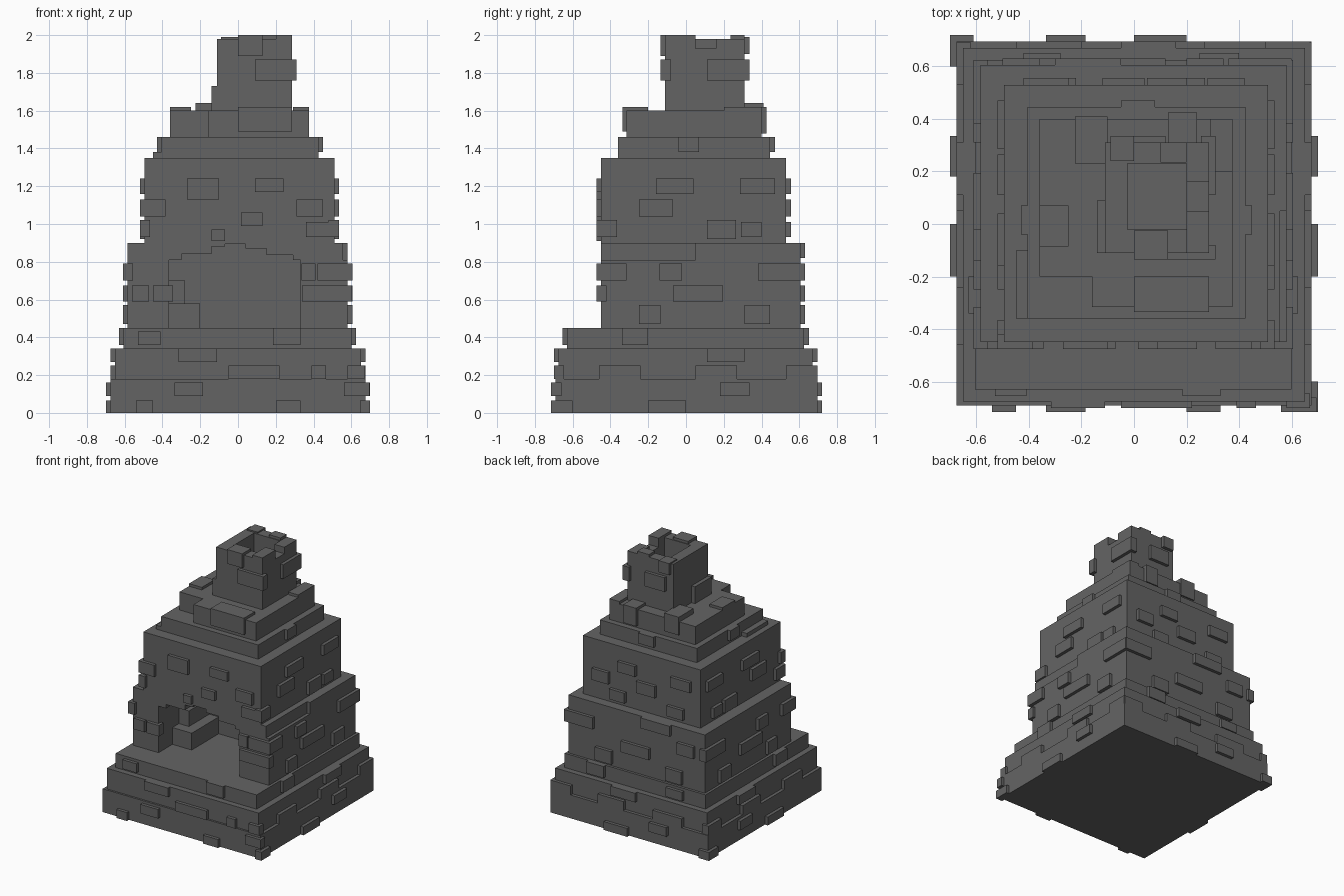
import bpy, bmesh

if "Cube" in bpy.data.objects:
    bpy.data.objects.remove(bpy.data.objects["Cube"], do_unlink=True)

stone = bpy.data.materials.new("dark grey stone")
stone.use_nodes = True
grey = (0.127, 0.127, 0.127, 1)
stone.diffuse_color = grey
bsdf = stone.node_tree.nodes["Principled BSDF"]
bsdf.inputs["Base Color"].default_value = grey
bsdf.inputs["Roughness"].default_value = 0.9


def boxes(name, items):
    """One flat-shaded object from boxes given as (x0, x1, y0, y1, z0, z1)."""
    bm = bmesh.new()
    for x0, x1, y0, y1, z0, z1 in items:
        cube = bmesh.ops.create_cube(bm, size=1)["verts"]
        for v in cube:
            v.co.x = x1 if v.co.x > 0 else x0
            v.co.y = y1 if v.co.y > 0 else y0
            v.co.z = z1 if v.co.z > 0 else z0
    mesh = bpy.data.meshes.new(name)
    bm.to_mesh(mesh)
    bm.free()
    mesh.materials.append(stone)
    obj = bpy.data.objects.new(name, mesh)
    bpy.context.collection.objects.link(obj)


# Outer size of every tier
TIERS = {
    "base": (-.675, .675, -.69, .695, 0, .18),
    "second_step": (-.65, .65, -.675, .67, .18, .34),
    "hearth_step": (-.605, .60, -.63, .625, .34, .45),
    "firebox": (-.585, .58, -.45, .605, .45, .81),
    "firebox_band": (-.585, .555, -.45, .605, .81, .90),
    "upper_wall": (-.495, .51, -.45, .53, .90, 1.35),
    "shoulder": (-.405, .425, -.36, .445, 1.35, 1.46),
    "cap": (-.36, .375, -.315, .40, 1.46, 1.60),
    "chimney": (-.11, .285, -.11, .31, 1.60, 1.98),
}
for part in ("base", "second_step", "hearth_step", "upper_wall", "shoulder"):
    boxes(part, [TIERS[part]])

# Firebox: rear mass, two pillars and rough inner stones around the opening
boxes("firebox", [
    (-.585, .58, .05, .605, .45, .90),
    (-.585, -.365, -.45, .05, .45, .90),
    (.33, .58, -.45, .05, .45, .81),
    (.33, .555, -.45, .05, .81, .90),
    (-.365, -.20, -.28, .05, .45, .58),
    (-.365, -.28, -.20, .05, .58, .70),
])

# Stepped arch over the opening
arch = [(-.365, -.30, .81), (-.30, -.14, .84), (-.14, -.07, .88),
        (-.07, .04, .895), (.04, .15, .87), (.15, .29, .835), (.29, .33, .81)]
boxes("arch", [(a, b, -.45, -.25, z, .90) for a, b, z in arch])

# Cap with one corner broken away, and loose blocks lying on it
boxes("cap", [
    (-.36, .375, -.20, .40, 1.46, 1.60),
    (-.16, .375, -.315, -.19, 1.46, 1.60),
    (-.45, -.22, -.36, -.10, 1.34, 1.38),
])
boxes("cap_blocks", [
    (0, .285, -.335, -.20, 1.49, 1.62),
    (-.36, -.25, -.085, .07, 1.50, 1.62),
    (-.225, -.10, .23, .41, 1.50, 1.64),
    (.13, .24, .30, .425, 1.48, 1.62),
    (.29, .375, .20, .40, 1.50, 1.62),
    (-.14, -.10, -.11, .09, 1.60, 1.73),
])

# Hollow chimney with uneven rim stones
x0, x1, y0, y1, z0, z1 = TIERS["chimney"]
ix0, ix1, iy0, iy1 = -.025, .20, -.02, .23
boxes("chimney", [
    (x0, x1, y0, iy0, z0, z1), (x0, x1, iy1, y1, z0, z1),
    (x0, ix0, iy0, iy1, z0, z1), (ix1, x1, iy0, .05, z0, z1),
    (ix1, x1, .05, .16, z0, z1 - .05), (ix1, x1, .16, iy1, z0, z1),
    (ix0, ix1, iy0, iy1, z0, 1.70),
])
boxes("chimney_rim", [
    (0, .13, -.135, -.025, 1.89, 2),
    (.20, .285, -.11, .05, 1.95, 2),
    (-.09, 0, .24, .335, 1.90, 1.99),
    (.10, .20, .235, .31, 1.95, 2),
])

# Raised bricks as (start, end, bottom, top) along each wall
FRONT = [
    (-.54, -.45, 0, .065), (.20, .33, 0, .065), (-.335, -.185, .09, .16),
    (.56, .695, .09, .16),
    (-.05, .22, .18, .25), (.39, .465, .18, .25), (.58, .67, .18, .25),
    (-.315, -.11, .27, .34), (-.53, -.41, .36, .43), (.185, .33, .36, .45),
    (-.56, -.47, .59, .675), (-.45, -.345, .59, .675),
    (.34, .60, .59, .675), (.42, .60, .70, .79), (.335, .41, .70, .79),
    (-.27, -.10, 1.13, 1.24), (.09, .24, 1.17, 1.24), (-.52, -.385, 1.04, 1.13),
    (.31, .45, 1.04, 1.13), (.015, .13, .99, 1.06), (.36, .535, .93, 1.01),
    (-.14, -.07, .91, .97), (.09, .31, 1.76, 1.87),
]
BACK = [
    (-.69, -.61, 0, .065), (0, .20, 0, .065), (-.335, -.185, .09, .16),
    (-.45, -.20, .18, .25), (.05, .27, .18, .25), (.50, .67, .18, .25),
    (-.05, .16, .27, .34), (.25, .40, .36, .45), (-.42, -.28, .36, .43),
    (-.40, -.26, .47, .57), (.20, .34, .47, .57), (-.12, .12, .59, .675),
    (.36, .60, .70, .79), (-.50, -.36, .70, .79), (-.30, -.05, .82, .90),
    (.05, .20, 1.16, 1.24), (-.42, -.25, 1.16, 1.24), (-.12, .04, 1.04, 1.13),
    (.28, .42, 1.04, 1.13), (-.36, -.22, .93, 1.01), (.14, .27, .93, 1.01),
    (-.05, .08, 1.38, 1.46), (-.05, .12, 1.76, 1.87),
]
SIDE = [
    (-.20, 0, 0, .065), (.18, .335, .09, .16),
    (-.46, -.24, .18, .25), (.05, .27, .18, .25), (.53, .69, .18, .25),
    (.11, .31, .27, .34), (-.34, -.20, .36, .45),
    (-.25, -.135, .47, .57), (.31, .445, .47, .57), (-.07, .195, .59, .675),
    (-.475, -.315, .70, .79), (-.14, -.02, .70, .79), (.38, .625, .70, .79),
    (-.16, .04, 1.16, 1.24), (.285, .47, 1.16, 1.24), (-.25, -.07, 1.04, 1.13),
    (.11, .265, .92, 1.02), (.29, .40, .93, 1.01), (-.475, -.365, .93, 1.02),
    (-.04, .07, 1.38, 1.46),
]
CORNER_LEFT = [(-.715, -.60, 0, .065), (.11, .335, 1.76, 1.87)]
CORNER_RIGHT = [(.60, .72, 0, .065)]


def bricks(name, layout, axis, sign, out=.025, depth=.03):
    """Set bricks proud of whichever tier they sit on."""
    made = []
    for a, b, low, high in layout:
        mid = (low + high) / 2
        tier = next(t for t in TIERS.values() if t[4] <= mid < t[5])
        wall = tier[axis * 2 + (sign > 0)]
        near, far = sorted((wall - sign * depth, wall + sign * out))
        if axis == 0:
            made.append((near, far, a, b, low, high))
        else:
            made.append((a, b, near, far, low, high))
    boxes(name, made)


bricks("front_bricks", FRONT, 1, -1)
bricks("back_bricks", BACK, 1, 1)
bricks("left_bricks", SIDE + CORNER_LEFT, 0, 1)
bricks("right_bricks", SIDE + CORNER_RIGHT, 0, -1)
